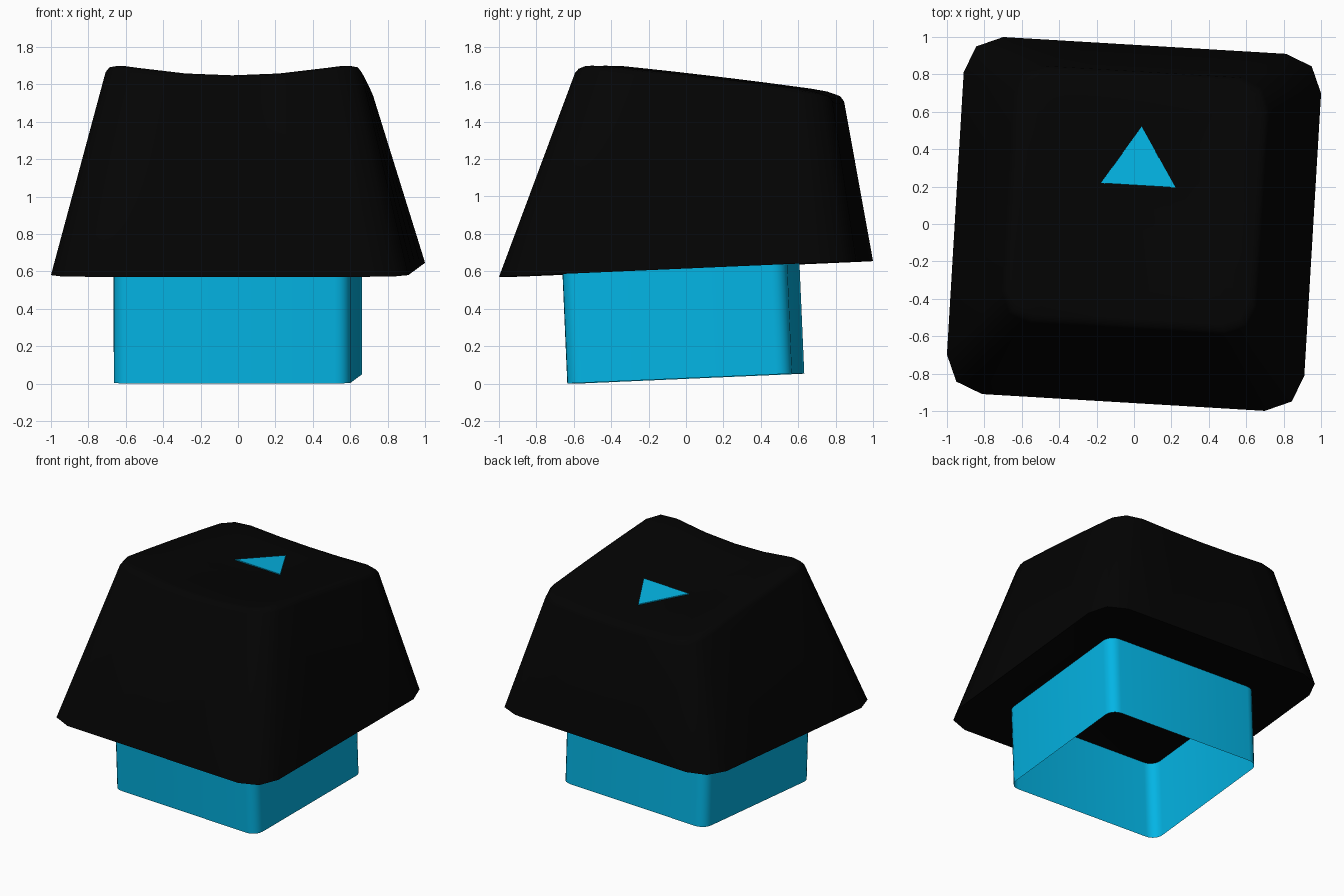
import bpy, bmesh, math
from mathutils import Vector

cube = bpy.data.objects.get("Cube")
if cube:
    bpy.data.objects.remove(cube, do_unlink=True)

# Whole model is slightly tipped back and turned
POSE = (math.radians(2.5), 0, math.radians(-3.4))
TOP_Y = 0.195


def material(name, color):
    m = bpy.data.materials.new(name)
    m.use_nodes = True
    m.diffuse_color = (*color, 1)
    bsdf = m.node_tree.nodes["Principled BSDF"]
    bsdf.inputs["Base Color"].default_value = (*color, 1)
    bsdf.inputs["Roughness"].default_value = 0.6
    return m


black = material("black_plastic", (0.001, 0.001, 0.001))
blue = material("bright_blue", (0.001, 0.46, 0.78))


def rounded_rect(half_x, half_y, radius, yc=0.0, corner=2, side=1):
    """Outline points, counter-clockwise, with each straight side subdivided."""
    centres = [Vector((sx * (half_x - radius), sy * (half_y - radius) + yc))
               for sx, sy in ((1, 1), (-1, 1), (-1, -1), (1, -1))]
    pts = []
    for q, c in enumerate(centres):
        for i in range(corner + 1):
            a = (q + i / corner) * math.pi / 2
            pts.append(c + radius * Vector((math.cos(a), math.sin(a))))
        last, step = pts[-1], (centres[(q + 1) % 4] - c) / side
        pts += [last + step * i for i in range(1, side)]
    return pts


def dish(x, y):
    """Height of the scooped, sloping top, shallower toward the back."""
    t = min(abs(x) / 0.64, 1)
    depth = 0.064 - 0.04 * max((y - TOP_Y) / 0.63, 0)
    return 1.668 - 0.157 * y - 0.02 * y * y - depth * (1 - t * t)


def bridge(bm, a, b):
    n = len(a)
    for i in range(n):
        j = (i + 1) % n
        bm.faces.new((a[i], a[j], b[j], b[i]))


def finish(bm, name, mat, smooth=None):
    bmesh.ops.recalc_face_normals(bm, faces=bm.faces)
    me = bpy.data.meshes.new(name)
    bm.to_mesh(me)
    bm.free()
    me.materials.append(mat)
    ob = bpy.data.objects.new(name, me)
    bpy.context.collection.objects.link(ob)
    ob.rotation_euler = POSE
    if smooth:
        bpy.ops.object.select_all(action='DESELECT')
        ob.select_set(True)
        bpy.context.view_layer.objects.active = ob
        bpy.ops.object.shade_smooth_by_angle(angle=math.radians(smooth))


# Key cap: slightly recessed underside, sloped walls, softened rim, dished top
bm = bmesh.new()
under = [bm.verts.new((*p, 0.636)) for p in rounded_rect(0.66, 0.63, 0.1, side=4)]
rim = [bm.verts.new((*p, 0.612)) for p in rounded_rect(0.957, 0.957, 0.2, 0.027, side=4)]
bm.faces.new(list(reversed(under)))
bridge(bm, under, rim)
previous = rim
for half, radius, drop in ((0.685, 0.16, 0.036), (0.665, 0.15, 0.01), (0.63, 0.13, 0.0),
                           (0.48, 0.1, 0.0), (0.32, 0.07, 0.0), (0.16, 0.03, 0.0)):
    outline = rounded_rect(half, half, radius, TOP_Y, side=4)
    ring = [bm.verts.new((x, y, dish(x, y) - drop)) for x, y in outline]
    bridge(bm, previous, ring)
    previous = ring
centre = bm.verts.new((0, TOP_Y, dish(0, TOP_Y)))
for i, v in enumerate(previous):
    bm.faces.new((v, previous[(i + 1) % len(previous)], centre))
finish(bm, "key_cap", black, 60)

# Switch housing: open-bottomed tube under the cap
bm = bmesh.new()
outline = rounded_rect(0.634, 0.602, 0.08, corner=5)
bridge(bm, *[[bm.verts.new((*p, z)) for p in outline] for z in (0.027, 0.636)])
finish(bm, "switch_housing", blue, 40)

# Arrow mark: thin triangular plate on the top
bm = bmesh.new()
corners = ((-0.19, 0.277), (0.21, 0.277), (0.01, 0.59))
low, high = [[bm.verts.new((x, y, dish(x, y) + h)) for x, y in corners] for h in (0.0, 0.007)]
bridge(bm, low, high)
bm.faces.new(high)
bm.faces.new(list(reversed(low)))
finish(bm, "arrow_mark", blue)
